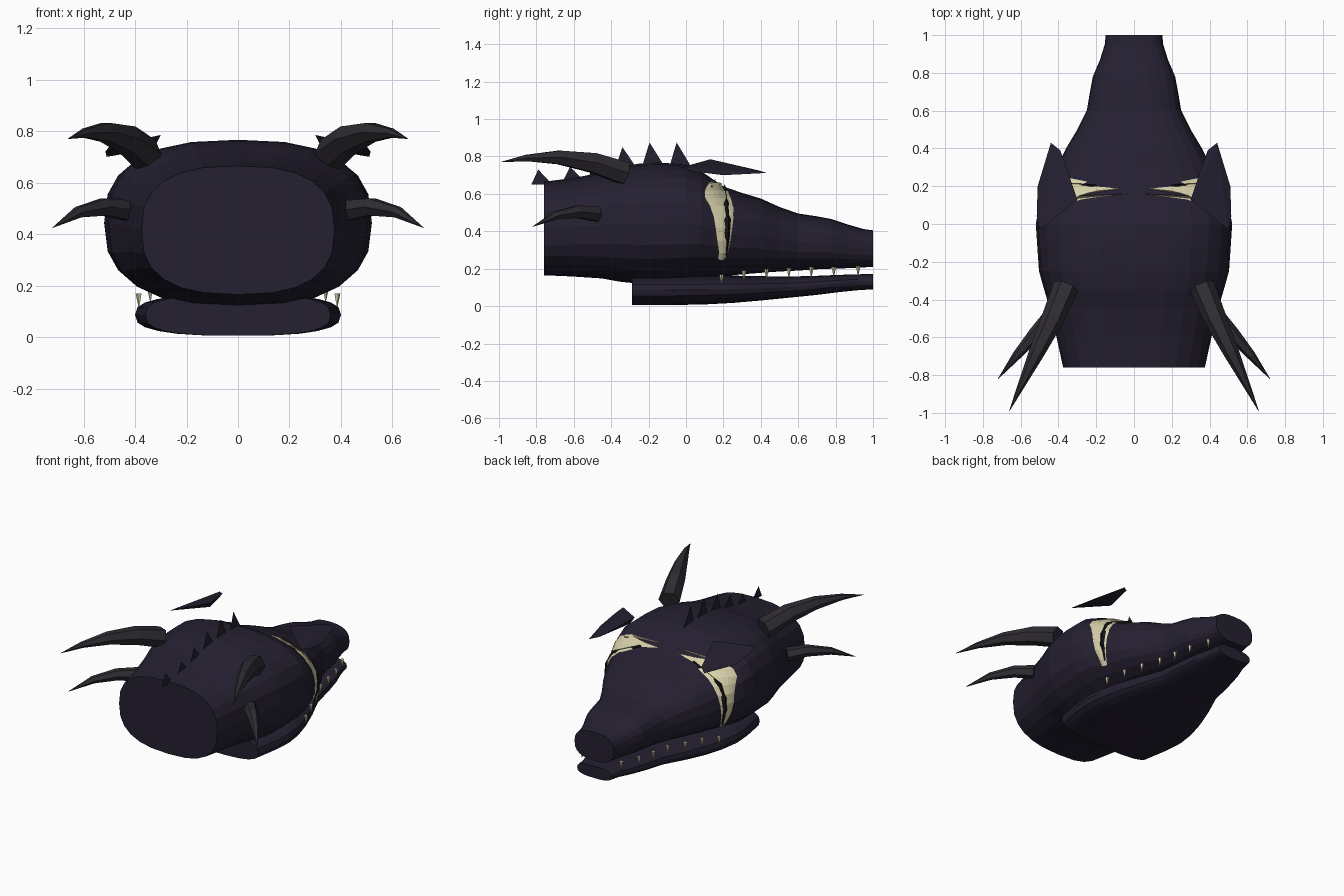
import bpy, bmesh, math
from mathutils import Vector
from mathutils.bvhtree import BVHTree

if "Cube" in bpy.data.objects:
    bpy.data.objects.remove(bpy.data.objects["Cube"])


def mat(name, r, g, b):
    m = bpy.data.materials.new(name)
    m.diffuse_color = (r, g, b, 1)
    m.use_nodes = True
    m.node_tree.nodes["Principled BSDF"].inputs["Base Color"].default_value = m.diffuse_color
    return m


HIDE = mat("dark_hide", .018, .014, .03)
HORN = mat("horn", .03, .026, .034)
CREAM = mat("cream", .68, .63, .40)
BLACK = mat("pupil_black", .006, .006, .008)


def add(name, verts, faces, material, mirror=False, hull=False):
    """Mesh object, optionally convex-hulled, optionally mirrored across x."""
    bm = bmesh.new()
    vs = [bm.verts.new(v) for v in verts]
    if hull:
        bmesh.ops.convex_hull(bm, input=vs)
    else:
        for f in faces:
            bm.faces.new([vs[i] for i in f])
    if mirror:
        d = bmesh.ops.duplicate(bm, geom=bm.verts[:] + bm.edges[:] + bm.faces[:])["geom"]
        dv = [g for g in d if isinstance(g, bmesh.types.BMVert)]
        bmesh.ops.scale(bm, vec=(-1, 1, 1), verts=dv)
        bmesh.ops.reverse_faces(bm, faces=[g for g in d if isinstance(g, bmesh.types.BMFace)])
    if len(bm.faces) and not name.startswith(("eye", "pupil", "crest")):
        bmesh.ops.recalc_face_normals(bm, faces=bm.faces)
    me = bpy.data.meshes.new(name)
    bm.to_mesh(me)
    bm.free()
    me.materials.append(material)
    ob = bpy.data.objects.new(name, me)
    bpy.context.collection.objects.link(ob)
    return ob


def bridge(rings):
    """Faces for a stack of closed rings with end caps."""
    n = len(rings[0])
    faces = [(k * n + i, k * n + (i + 1) % n, (k + 1) * n + (i + 1) % n, (k + 1) * n + i)
             for k in range(len(rings) - 1) for i in range(n)]
    last = (len(rings) - 1) * n
    faces += [tuple(range(n))[::-1], tuple(range(last, last + n))]
    return [v for r in rings for v in r], faces


def section(y, w, z0, z1, e, n=24):
    """Rounded-box (superellipse) ring in the xz plane."""
    out = []
    for i in range(n):
        a = math.tau * i / n
        c, s = math.cos(a), math.sin(a)
        out.append((w * math.copysign(abs(c) ** (2 / e), c), y,
                    (z0 + z1) / 2 + (z1 - z0) / 2 * math.copysign(abs(s) ** (2 / e), s)))
    return out


def horn(name, path, sides=6):
    rings = []
    pts = [Vector(p[:3]) for p in path]
    for i, p in enumerate(pts):
        t = (pts[min(i + 1, len(pts) - 1)] - pts[max(i - 1, 0)]).normalized()
        u = t.cross(Vector((0, 0, 1))).normalized()
        v = u.cross(t)
        rings.append([p + path[i][3] * (u * math.cos(math.tau * k / sides) + v * math.sin(math.tau * k / sides))
                      for k in range(sides)])
    add(name, *bridge(rings), HORN, mirror=True)


# Skull and upper snout: y, half width, bottom, top
SKULL = [(-.76, .375, .165, .665), (-.6, .41, .158, .685), (-.45, .445, .148, .715),
         (-.35, .475, .13, .745), (-.25, .503, .12, .762), (-.12, .512, .12, .766),
         (0, .52, .13, .757), (.08, .505, .145, .722), (.2, .45, .16, .64), (.3, .41, .17, .605),
         (.4, .36, .178, .575), (.5, .30, .185, .53), (.6, .25, .19, .495), (.7, .233, .197, .48),
         (.78, .218, .2, .465), (.87, .18, .203, .435), (.95, .155, .207, .412), (1, .15, .21, .405)]
sv, sf = bridge([section(*s, 2.6) for s in SKULL])
add("skull", sv, sf, HIDE)

# Lower jaw
JAW = [(-.29, .36, .005, .165), (-.12, .39, .005, .165), (0, .40, .007, .165), (.12, .385, .01, .165),
       (.25, .35, .017, .163), (.4, .295, .03, .16), (.55, .23, .045, .158), (.7, .205, .06, .162),
       (.82, .18, .075, .167), (.92, .145, .085, .17), (1, .13, .09, .172)]
add("lower_jaw", *bridge([section(*s, 2.8) for s in JAW]), HIDE)

# Horns
horn("upper_horn", [(.36, -.33, .71, .068), (.43, -.5, .767, .06), (.515, -.68, .795, .042),
                    (.595, -.85, .792, .02), (.66, -.99, .77, .001)])
horn("cheek_horn", [(.43, -.48, .492, .045), (.52, -.58, .505, .038), (.62, -.695, .485, .024),
                    (.72, -.82, .425, .001)])

# Brow plates
add("brow_plate", [(.50, -.03, .74), (.30, .13, .785), (.32, .15, .745), (.39, .39, .725),
                   (.44, .43, .712), (.51, .2, .70), (.515, .04, .72)], [], HIDE, mirror=True, hull=True)

# Eyes and slit pupils, draped on the skull surface
tree = BVHTree.FromPolygons([Vector(v) for v in sv], sf)


def patch(name, rows, offset, material, cols=6):
    verts = []
    for z, y0, y1 in rows:
        for i in range(cols + 1):
            t = i / cols
            y = y0 + (y1 - y0) * t
            loc, nor, _, _ = tree.ray_cast(Vector((2, y, z)), Vector((-1, 0, 0)))
            if loc is None:
                loc, nor, _, _ = tree.find_nearest(Vector((.4, y, z)))
            if nor.x < 0:
                nor = -nor
            verts.append(loc + nor * (offset * (.5 + 2 * t * (1 - t))))
    n = cols + 1
    faces = [(r * n + i, r * n + i + 1, r * n + n + i + 1, r * n + n + i)
             for r in range(len(rows) - 1) for i in range(cols)]
    add(name, verts, faces, material, mirror=True)


patch("eye", [(.255, .17, .205), (.29, .175, .222), (.35, .165, .235), (.42, .155, .245),
              (.48, .145, .252), (.53, .125, .25), (.57, .10, .24), (.61, .095, .222),
              (.65, .115, .195), (.67, .15, .175)], .014, CREAM)
patch("pupil", [(.28, .208, .214), (.38, .203, .23), (.46, .198, .235), (.54, .196, .224),
                (.63, .192, .197)], .026, BLACK, 2)

# Flat crest spikes along the spine
verts, faces = [], []
for y, zb, zt in [(-.05, .75, .875), (-.195, .755, .875), (-.34, .74, .85), (-.48, .70, .79),
                  (-.62, .67, .745), (-.79, .65, .73)]:
    k = len(verts)
    verts += [(0, y - .037, zb), (0, y + .075, zb), (0, y, zt)]
    faces.append((k, k + 1, k + 2))
add("crest_spikes", verts, faces, HIDE)

# Teeth hanging outside the lower jaw
rings_v, rings_f = [], []
for y, x, tip in [(.19, .385, .11), (.31, .34, .13), (.43, .295, .138), (.55, .245, .145),
                  (.67, .22, .148), (.79, .195, .15), (.92, .15, .155)]:
    k = len(rings_v)
    rings_v += [(x + .013 * math.cos(i * math.tau / 5), y + .013 * math.sin(i * math.tau / 5), tip + .06)
                for i in range(5)] + [(x, y, tip)]
    rings_f += [(k + i, k + (i + 1) % 5, k + 5) for i in range(5)]
    rings_f.append(tuple(range(k, k + 5)))
add("teeth", rings_v, rings_f, CREAM, mirror=True)
